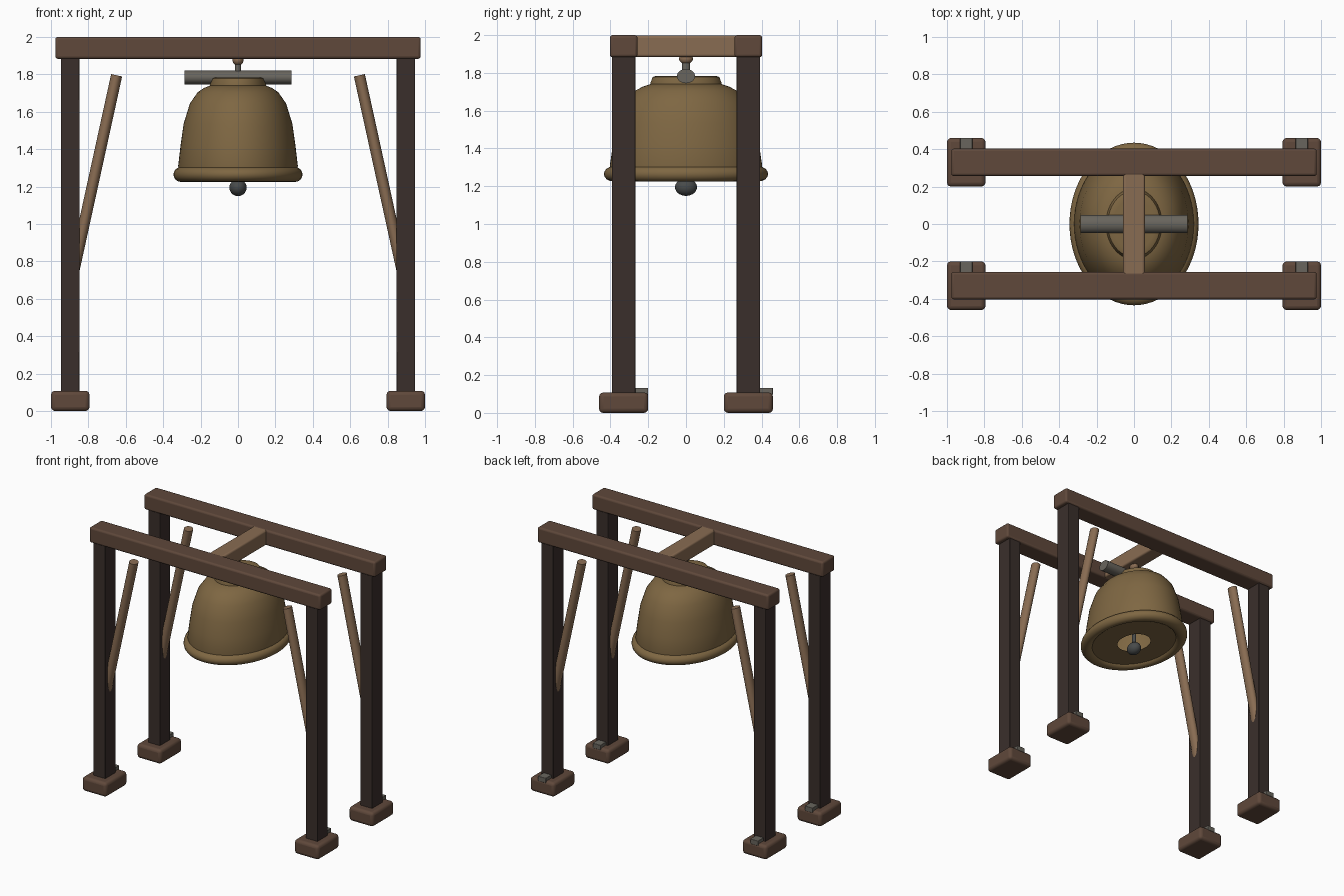
import bpy, math
from mathutils import Vector

if "Cube" in bpy.data.objects:
    bpy.data.objects.remove(bpy.data.objects["Cube"])

YS = 1.26  # round parts are stretched front to back


def mat(name, rgb):
    m = bpy.data.materials.new(name)
    m.diffuse_color = (*rgb, 1)
    m.use_nodes = True
    m.node_tree.nodes["Principled BSDF"].inputs["Base Color"].default_value = m.diffuse_color
    return m


BEAM = mat("beam_wood", (0.115, 0.065, 0.043))
DARK = mat("dark_wood", (0.042, 0.028, 0.024))
LIGHT = mat("light_wood", (0.25, 0.15, 0.085))
BRONZE = mat("bronze", (0.21, 0.135, 0.055))
STEEL = mat("steel", (0.14, 0.13, 0.11))
IRON = mat("iron", (0.065, 0.07, 0.07))


def finish(name, material, smooth=True):
    o = bpy.context.object
    o.name = name
    o.data.materials.append(material)
    if smooth:
        bpy.ops.object.shade_smooth_by_angle(angle=math.radians(35))
    return o


def box(name, lo, hi, material, bevel=0.01):
    lo, hi = Vector(lo), Vector(hi)
    bpy.ops.mesh.primitive_cube_add(size=1, location=(lo + hi) / 2)
    o = bpy.context.object
    o.scale = hi - lo
    bpy.ops.object.transform_apply(location=False, rotation=False, scale=True)
    if bevel:
        b = o.modifiers.new("bevel", "BEVEL")
        b.width, b.segments = bevel, 3
    return finish(name, material)


def stretch(o):
    bpy.ops.object.transform_apply(location=True, rotation=True, scale=True)
    for v in o.data.vertices:
        v.co.y *= YS


def rod(name, a, b, r, material, y=0.0, verts=24):
    a, b = Vector(a), Vector(b)
    bpy.ops.mesh.primitive_cylinder_add(vertices=verts, radius=r, depth=(b - a).length,
                                        location=(a + b) / 2,
                                        rotation=(b - a).to_track_quat('Z', 'Y').to_euler())
    o = finish(name, material)
    stretch(o)
    o.location.y = y
    return o


def ball(name, z, r, material):
    bpy.ops.mesh.primitive_uv_sphere_add(segments=32, ring_count=16, radius=r, location=(0, 0, z))
    stretch(finish(name, material))


def lathe(name, profile, material, n=64):
    verts = [(r * math.cos(2 * math.pi * i / n), r * math.sin(2 * math.pi * i / n) * YS, z)
             for r, z in profile for i in range(n)]
    faces = [(j * n + i, j * n + (i + 1) % n, (j + 1) * n + (i + 1) % n, (j + 1) * n + i)
             for j in range(len(profile) - 1) for i in range(n)]
    faces.append(tuple((len(profile) - 1) * n + i for i in range(n)))
    me = bpy.data.meshes.new(name)
    me.from_pydata(verts, [], faces)
    o = bpy.data.objects.new(name, me)
    bpy.context.collection.objects.link(o)
    bpy.ops.object.select_all(action='DESELECT')
    o.select_set(True)
    bpy.context.view_layer.objects.active = o
    return finish(name, material)


# Timber frame: four legs with feet, brackets and braces
for sy, fb in ((-1, "front"), (1, "back")):
    cy = 0.33 * sy
    box(f"{fb}_top_beam", (-0.977, cy - 0.073, 1.883), (0.977, cy + 0.073, 2.0), BEAM, 0.014)
    for sx, lr in ((-1, "left"), (1, "right")):
        cx = 0.897 * sx
        tag = f"{fb}_{lr}"
        box(f"{tag}_post", (cx - 0.05, cy - 0.063, 0.08), (cx + 0.05, cy + 0.063, 1.9), DARK, 0.004)
        box(f"{tag}_foot", (cx - 0.103, cy - 0.13, 0), (cx + 0.103, cy + 0.13, 0.108), BEAM, 0.022)
        box(f"{tag}_bracket", (cx - 0.033, cy + 0.04, 0.095), (cx + 0.033, cy + 0.13, 0.132), STEEL, 0.003)
        rod(f"{tag}_brace", (0.649 * sx, 0, 1.795), (0.88 * sx, 0, 0.74), 0.03, LIGHT, cy)

# Cross beam carrying the bell
box("cross_beam", (-0.058, -0.28, 1.885), (0.058, 0.28, 1.998), LIGHT, 0.012)

# Hanger and headstock bar
ball("hanger_knob", 1.875, 0.029, LIGHT)
rod("hanger_rod", (0, 0, 1.77), (0, 0, 1.88), 0.017, STEEL)
rod("headstock_bar", (-0.286, 0, 1.783), (0.286, 0, 1.783), 0.038, STEEL, verts=32)

# Bell shell: underside with a round opening, flared wall, shoulder
lathe("bell_body", [(0.107, 1.245), (0.31, 1.245), (0.32, 1.31), (0.307, 1.42), (0.291, 1.535),
                    (0.257, 1.645), (0.215, 1.705), (0.18, 1.728), (0.145, 1.742)], BRONZE)
lathe("bell_crown", [(0.15, 1.73), (0.15, 1.745), (0.14, 1.778), (0.132, 1.782), (0.11, 1.784)], BRONZE)

# Rounded rim
bpy.ops.mesh.primitive_torus_add(major_radius=0.305, minor_radius=0.04, major_segments=64,
                                 minor_segments=16, location=(0, 0, 1.265))
stretch(finish("bell_rim", BRONZE))

# Clapper
rod("clapper_rod", (0, 0, 1.2), (0, 0, 1.6), 0.013, IRON)
ball("clapper_ball", 1.195, 0.046, IRON)
